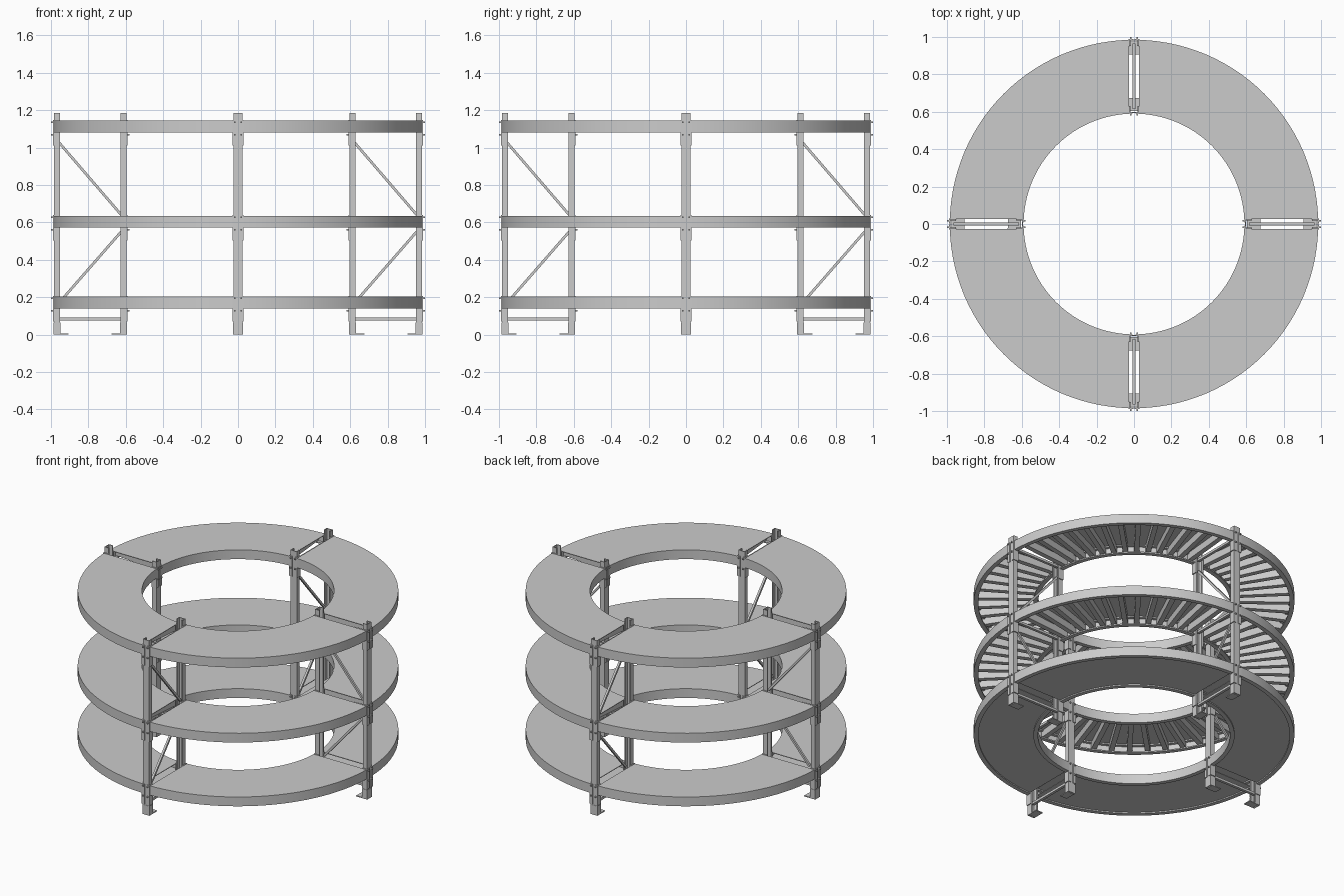
import bpy, bmesh, math
from mathutils import Vector, Matrix

if "Cube" in bpy.data.objects:
    bpy.data.objects.remove(bpy.data.objects["Cube"])

R_IN, R_OUT, GAP, BEAM_H = 0.59, 0.985, 0.028, 0.063
LEVELS = (0.14, 0.572, 1.081)
POST_TOP = 1.185


def finish(bm, name, smooth=False):
    bmesh.ops.recalc_face_normals(bm, faces=bm.faces)
    mesh = bpy.data.meshes.new(name)
    bm.to_mesh(mesh)
    bm.free()
    ob = bpy.data.objects.new(name, mesh)
    bpy.context.collection.objects.link(ob)
    if smooth:
        bpy.context.view_layer.objects.active = ob
        ob.select_set(True)
        bpy.ops.object.shade_smooth_by_angle(angle=math.radians(25))
        ob.select_set(False)
    return ob


def box(bm, lo, hi, matrix=Matrix()):
    lo, hi = Vector(lo), Vector(hi)
    size = hi - lo
    m = matrix @ Matrix.Translation((lo + hi) / 2) @ Matrix.Diagonal((*size, 1))
    bmesh.ops.create_cube(bm, size=1, matrix=m)


def bar(bm, a, b, w, matrix=Matrix()):
    a, b = Vector(a), Vector(b)
    d = b - a
    m = matrix @ Matrix.Translation((a + b) / 2) @ d.to_track_quat('Z', 'Y').to_matrix().to_4x4()
    bmesh.ops.create_cube(bm, size=1, matrix=m @ Matrix.Diagonal((w, w, d.length, 1)))


def sweep_ring(name, profile, gap=GAP, steps=28):
    """Sweep an (r, z) profile around four quadrants, leaving a straight gap at each axis."""
    bm = bmesh.new()
    for q in range(4):
        rows = []
        for i in range(steps + 1):
            row = []
            for r, z in profile:
                a0 = math.asin(gap / r)
                a = q * math.pi / 2 + a0 + (math.pi / 2 - 2 * a0) * i / steps
                row.append(bm.verts.new((r * math.cos(a), r * math.sin(a), z)))
            rows.append(row)
        n = len(profile)
        for p, s in zip(rows, rows[1:]):
            for j in range(n):
                bm.faces.new((p[j], p[(j + 1) % n], s[(j + 1) % n], s[j]))
        bm.faces.new(rows[0])
        bm.faces.new(rows[-1])
    return finish(bm, name, True)


def rect(r0, r1, z0, z1):
    return [(r0, z0), (r1, z0), (r1, z1), (r0, z1)]


def channel(r, side, z0, z1, lip=0.028, t=0.008):
    """C section with its web at radius r and lips pointing along side."""
    pts = [(0, z0), (lip, z0), (lip, z0 + t), (t, z0 + t),
           (t, z1 - t), (lip, z1 - t), (lip, z1), (0, z1)]
    return [(r + side * x, z) for x, z in pts]


# curved beams, decks and radial joists of each level
for n, (z, label) in enumerate(zip(LEVELS, ("lower", "middle", "upper"))):
    top = z + BEAM_H
    sweep_ring(label + "_deck", rect(R_IN, R_OUT, top - 0.004, top))
    sweep_ring(label + "_outer_beam", channel(R_OUT, -1, z, top - 0.004))
    sweep_ring(label + "_inner_beam", channel(R_IN, 1, z, top - 0.004))
    if n == 0:
        sweep_ring("lower_underside_panel", rect(R_IN + 0.01, R_OUT - 0.01, z + 0.009, z + 0.014))
        continue
    bm = bmesh.new()
    for q in range(4):
        for i in range(13):
            a = q * math.pi / 2 + math.radians(5.4 + i * (90 - 10.8) / 12)
            box(bm, (R_IN + 0.01, -0.016, z + 0.012), (R_OUT - 0.01, 0.016, top - 0.004),
                Matrix.Rotation(a, 4, 'Z'))
    finish(bm, label + "_joists")


def post(bm, r, side, m):
    """Open upright: web at radius r, flanges and lips pointing along side."""
    t, d, w, l = 0.005, 0.032, 0.024, 0.008
    pts = [(0, -w), (d, -w), (d, -w + l), (d - t, -w + l), (d - t, -w + t), (t, -w + t)]
    pts += [(x, -y) for x, y in reversed(pts)]
    low = [bm.verts.new(m @ Vector((r + side * x, y, 0))) for x, y in pts]
    high = [bm.verts.new(m @ Vector((r + side * x, y, POST_TOP))) for x, y in pts]
    for j in range(12):
        k = (j + 1) % 12
        bm.faces.new((low[j], low[k], high[k], high[j]))
    bm.faces.new(low)
    bm.faces.new(high)


def span(bm, r, side, x0, x1, y0, y1, z0, z1, m):
    xa, xb = sorted((r + side * x0, r + side * x1))
    box(bm, (xa, y0, z0), (xb, y1, z1), m)


# four ladder frames on the axes
for q, label in enumerate(("right", "back", "left", "front")):
    m = Matrix.Rotation(q * math.pi / 2, 4, 'Z')
    posts, feet, joints, bolts, braces = (bmesh.new() for _ in range(5))
    for r, side in ((R_OUT, -1), (R_IN + 0.005, 1)):
        post(posts, r, side, m)
        # foot plate and sleeve
        span(feet, r, side, 0.01, 0.08, -0.026, 0.026, 0, 0.006, m)
        span(feet, r, side, -0.002, 0.004, -0.026, 0.026, 0, 0.065, m)
        for s in (-1, 1):
            ya, yb = sorted((s * 0.0235, s * 0.0265))
            span(feet, r, side, -0.002, 0.035, ya, yb, 0, 0.065, m)
        # beam end connectors wrapping the post
        for z in LEVELS:
            z0, z1 = z - 0.07, z + BEAM_H + 0.003
            for s in (-1, 1):
                ya, yb = sorted((s * 0.0235, s * 0.03))
                span(joints, r, side, -0.004, 0.034, ya, yb, z0, z1, m)
                ya, yb = sorted((s * 0.008, s * 0.03))
                span(joints, r, side, -0.005, 0.001, ya, yb, z0, z1, m)
                for zb in (z - 0.012, z + 0.055):
                    ya, yb = sorted((s * 0.013, s * 0.021))
                    span(bolts, r, side, -0.014, 0, ya, yb, zb - 0.004, zb + 0.004, m)
    # horizontal rails and zigzag diagonals
    for z in (0.083, 0.6, 1.11):
        box(braces, (0.615, -0.009, z - 0.008), (0.965, 0.009, z + 0.008), m)
    near, far = (0.62, 0.96) if q < 2 else (0.96, 0.62)
    start = near + (0.03 if q < 2 else -0.03)
    bar(braces, (near, 0, 1.03), (far, 0, 0.635), 0.014, m)
    bar(braces, (start, 0, 0.2), (far, 0, 0.555), 0.014, m)
    for bm, part in ((posts, "posts"), (feet, "feet"), (joints, "beam_connectors"),
                     (bolts, "connector_bolts"), (braces, "braces")):
        finish(bm, label + "_frame_" + part)
